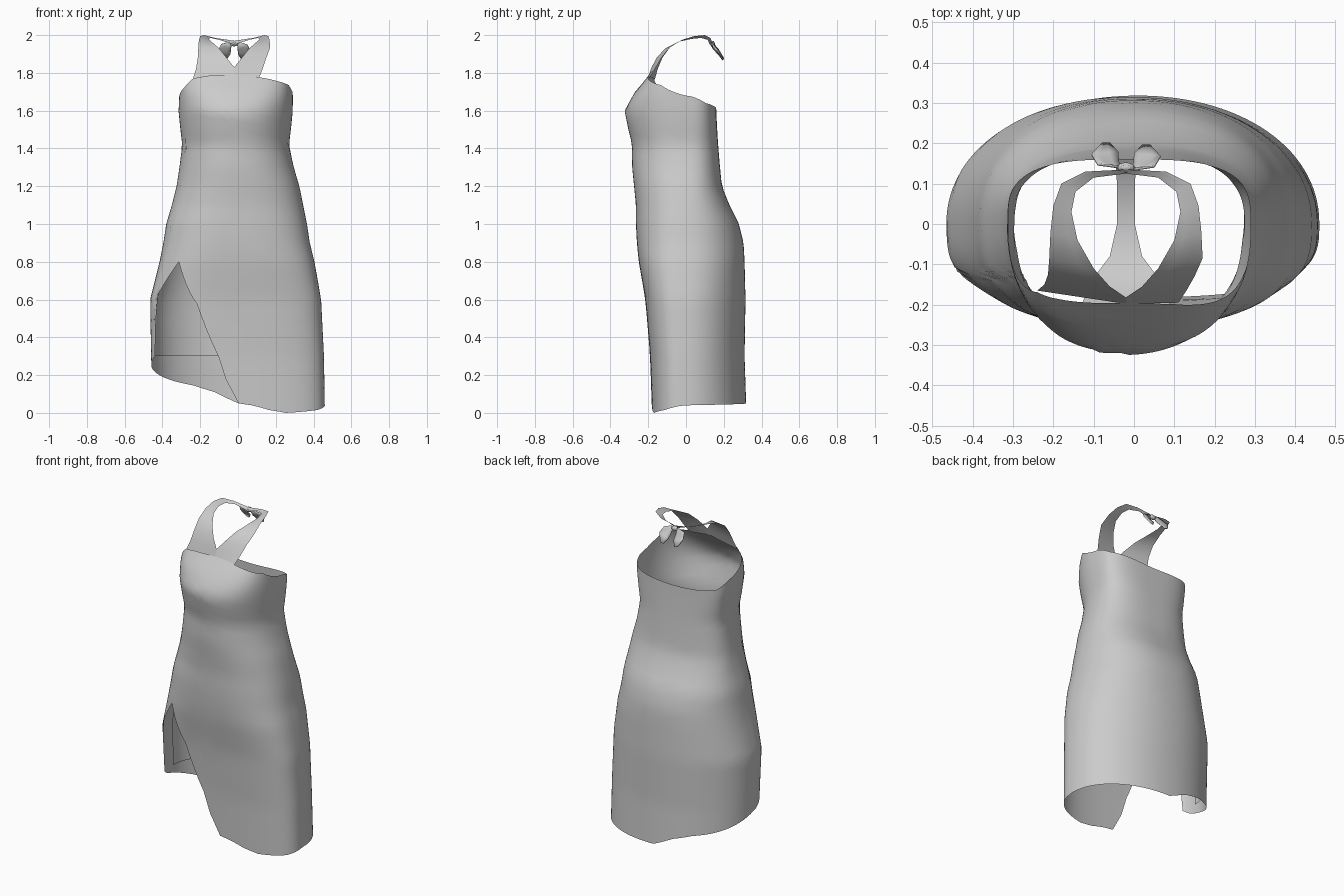
import bpy, math


def interp(keys, v):
    """Piecewise linear lookup; each key is (v, value, value...)."""
    if v <= keys[0][0]:
        return keys[0][1:]
    for a, b in zip(keys, keys[1:]):
        if v <= b[0]:
            t = (v - a[0]) / (b[0] - a[0])
            return tuple(p + (q - p) * t for p, q in zip(a[1:], b[1:]))
    return keys[-1][1:]


def grid_object(name, rows, closed=False):
    """Skin a list of equally long point rows."""
    n = len(rows[0])
    verts = [p for r in rows for p in r]
    faces = []
    for i in range(len(rows) - 1):
        for j in range(n if closed else n - 1):
            k = (j + 1) % n
            faces.append((i * n + j, i * n + k, (i + 1) * n + k, (i + 1) * n + j))
    me = bpy.data.meshes.new(name)
    me.from_pydata(verts, [], faces)
    me.shade_smooth()
    ob = bpy.data.objects.new(name, me)
    bpy.context.collection.objects.link(ob)
    return ob


# Body sections: z, left, right, front, back, squareness of front and back
BODY = [(0.0, -0.45, 0.46, -0.18, 0.32, 3, 2.1), (0.3, -0.46, 0.455, -0.19, 0.31, 3, 2.1),
        (0.6, -0.465, 0.44, -0.215, 0.315, 3, 2.1), (0.8, -0.415, 0.405, -0.25, 0.31, 2.8, 2.2),
        (0.9, -0.395, 0.38, -0.26, 0.305, 2.6, 2.2), (1.0, -0.38, 0.365, -0.265, 0.28, 2.5, 2.3),
        (1.1, -0.35, 0.345, -0.265, 0.23, 2.4, 2.4), (1.2, -0.325, 0.325, -0.275, 0.19, 2.3, 2.5),
        (1.3, -0.31, 0.295, -0.285, 0.18, 2.2, 2.6), (1.42, -0.295, 0.27, -0.285, 0.17, 2.2, 2.8),
        (1.5, -0.305, 0.28, -0.305, 0.165, 2.2, 3), (1.6, -0.315, 0.29, -0.325, 0.16, 2.2, 3.2),
        (1.7, -0.31, 0.29, -0.27, 0.16, 2.7, 3.2), (1.78, -0.29, 0.28, -0.2, 0.16, 3.4, 3.2),
        (1.83, -0.28, 0.27, -0.18, 0.16, 3.4, 3.2)]


def body_point(z, deg, inset=0.0):
    """Point on the body; 0 degrees is the front, + turns to +x."""
    x0, x1, y0, y1, nf, nb = interp(BODY, z)
    a = math.radians(deg)
    s, c = math.sin(a), math.cos(a)
    n = nf if c > 0 else nb
    px = math.copysign(abs(s) ** (2 / n), s)
    depth = y0 + inset if c > 0 else y1 - inset
    return ((x0 + x1) / 2 + px * ((x1 - x0) / 2 - inset), depth * abs(c) ** (2 / n), z)


# Hem height around the body, with the tall thigh slit on the -x front
HEM = [(-180, 0.05), (-165, 0.11), (-150, 0.145), (-135, 0.165), (-120, 0.19),
       (-90, 0.25), (-69, 0.3), (-63, 0.62), (-42, 0.8), (-18, 0.58), (-6, 0.3),
       (0, 0.05), (12, 0.015), (24, 0.0), (60, 0.015), (90, 0.04), (180, 0.05)]

# Neckline height around the body
NECK = [(-180, 1.61), (-120, 1.63), (-90, 1.67), (-66, 1.72), (-45, 1.77),
        (-20, 1.785), (0, 1.79), (15, 1.775), (66, 1.735), (90, 1.68),
        (120, 1.64), (180, 1.61)]

# Dress body
ROWS = 36
rows = []
for i in range(ROWS + 1):
    row = []
    for d in range(-180, 180, 3):
        lo, hi = interp(HEM, d)[0], interp(NECK, d)[0]
        row.append(body_point(lo + (hi - lo) * i / ROWS, d))
    rows.append(row)
grid_object("dress_body", rows, closed=True)

# Short back lining, seen through the slit
grid_object("back_lining", [[body_point(0.3 + 0.07 * i, d, 0.012)
                             for d in range(-180, -84, 6)] for i in range(9)])

# Lining crotch strip: y, z, half width
STRIP = [(-0.235, 0.9, 0.18), (-0.2, 0.8, 0.11), (-0.14, 0.74, 0.085),
         (-0.08, 0.71, 0.04), (0.0, 0.7, 0.022), (0.1, 0.72, 0.022),
         (0.2, 0.78, 0.03), (0.285, 0.9, 0.04)]
grid_object("lining_strip", [[(-0.02 + w * t, y, z) for t in (-1, 0, 1)]
                             for y, z, w in STRIP])

# Halter straps: inner and outer edge points, mirrored about x = -0.02
STRAP = [((-0.02, -0.198, 1.785), (-0.24, -0.165, 1.765)),
         ((-0.02, -0.182, 1.83), (-0.222, -0.15, 1.82)),
         ((-0.06, -0.155, 1.88), (-0.213, -0.125, 1.88)),
         ((-0.1, -0.11, 1.93), (-0.21, -0.085, 1.935)),
         ((-0.14, -0.04, 1.965), (-0.207, -0.02, 1.975)),
         ((-0.155, 0.03, 1.98), (-0.2, 0.045, 1.995)),
         ((-0.145, 0.08, 1.985), (-0.18, 0.1, 2.0)),
         ((-0.1, 0.115, 1.975), (-0.12, 0.13, 1.985)),
         ((-0.02, 0.125, 1.95), (-0.02, 0.135, 1.97))]


def mirror(p):
    return (-0.04 - p[0], p[1], p[2])


def ribbon(pairs):
    return [[tuple(a + (b - a) * t / 3 for a, b in zip(p, q)) for t in range(4)]
            for p, q in pairs]


grid_object("left_strap", ribbon(STRAP))
right = [(mirror(p), mirror(q)) for p, q in STRAP]
right[0] = (right[0][0], (0.11, -0.195, 1.77))
right[1] = (right[1][0], (0.13, -0.165, 1.82))
right[2] = (right[2][0], (0.15, -0.13, 1.88))
grid_object("right_strap", ribbon(right))

# Bow tails behind the neck: small leaf shapes hanging from the knot
TAIL = [((-0.035, 0.135, 1.95), (-0.045, 0.14, 1.965)),
        ((-0.038, 0.15, 1.925), (-0.09, 0.145, 1.95)),
        ((-0.04, 0.175, 1.9), (-0.105, 0.17, 1.92)),
        ((-0.06, 0.197, 1.87), (-0.08, 0.197, 1.875))]
for name, f in (("left_bow_tail", lambda p: p), ("right_bow_tail", mirror)):
    ob = grid_object(name, ribbon([(f(p), f(q)) for p, q in TAIL]))
    ob.modifiers.new("thickness", "SOLIDIFY").thickness = 0.006

# Bow knot
bpy.ops.mesh.primitive_uv_sphere_add(segments=10, ring_count=6, radius=1,
                                     location=(-0.02, 0.14, 1.955))
knot = bpy.context.object
knot.name = "bow_knot"
knot.scale = (0.022, 0.013, 0.015)
